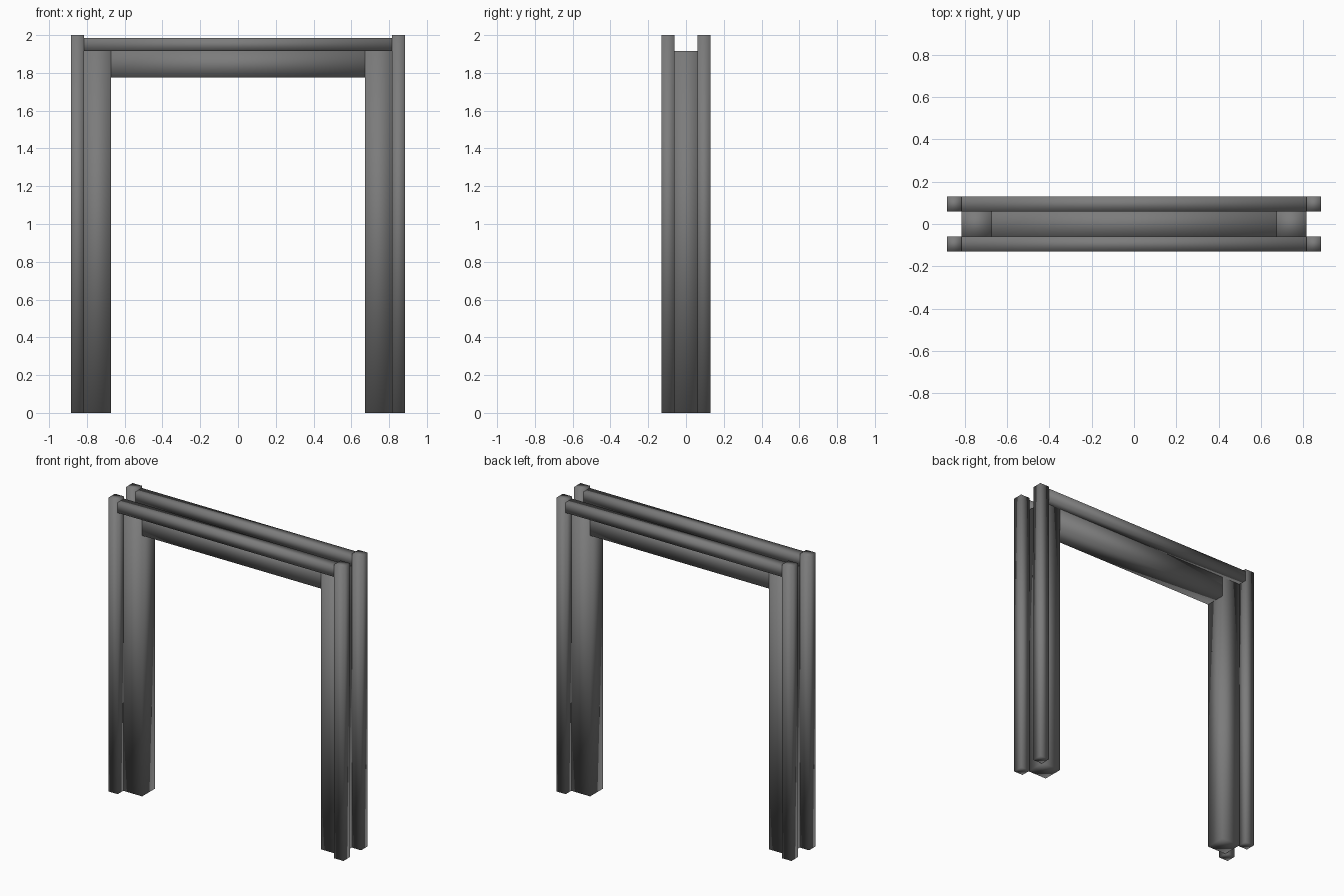
import bpy

if "Cube" in bpy.data.objects:
    bpy.data.objects.remove(bpy.data.objects["Cube"], do_unlink=True)

gray = bpy.data.materials.new("dark_gray")
gray.use_nodes = True
color = (0.2, 0.2, 0.2, 1)
gray.diffuse_color = color
gray.node_tree.nodes["Principled BSDF"].inputs["Base Color"].default_value = color


def beam(name, low, high):
    """Softly shaded box between two opposite corners."""
    center = [(a + b) / 2 for a, b in zip(low, high)]
    bpy.ops.mesh.primitive_cube_add(size=1, location=center)
    obj = bpy.context.object
    obj.name = name
    obj.scale = [b - a for a, b in zip(low, high)]
    bpy.ops.object.transform_apply(location=False, rotation=False, scale=True)
    obj.data.materials.append(gray)
    bpy.ops.object.shade_smooth()
    return obj


OUTER, LEG_OUT, LEG_IN = 0.885, 0.815, 0.673
POST_IN, POST_OUT = 0.06, 0.13
HALF_DEPTH = 0.07
HEIGHT, LEG_TOP, LINTEL_BOTTOM, RAIL_TOP = 2.0, 1.915, 1.775, 1.985


def span(sign, a, b):
    """Ordered interval on one side of the centre."""
    return sorted((sign * a, sign * b))


# Thick legs and the slim posts at their outer corners
for side, sx in (("left", 1), ("right", -1)):
    x0, x1 = span(sx, LEG_IN, LEG_OUT)
    beam(f"{side}_leg", (x0, -HALF_DEPTH, 0), (x1, HALF_DEPTH, LEG_TOP))
    x0, x1 = span(sx, LEG_OUT, OUTER)
    for face, sy in (("front", -1), ("back", 1)):
        y0, y1 = span(sy, POST_IN, POST_OUT)
        beam(f"{side}_{face}_post", (x0, y0, 0), (x1, y1, HEIGHT))

# Lintel between the legs
beam("lintel", (-LEG_IN, -HALF_DEPTH, LINTEL_BOTTOM), (LEG_IN, HALF_DEPTH, LEG_TOP))

# Rails joining the posts above the lintel
for face, sy in (("front", -1), ("back", 1)):
    y0, y1 = span(sy, POST_IN, POST_OUT)
    beam(f"{face}_top_rail", (-LEG_OUT, y0, LEG_TOP), (LEG_OUT, y1, RAIL_TOP))
